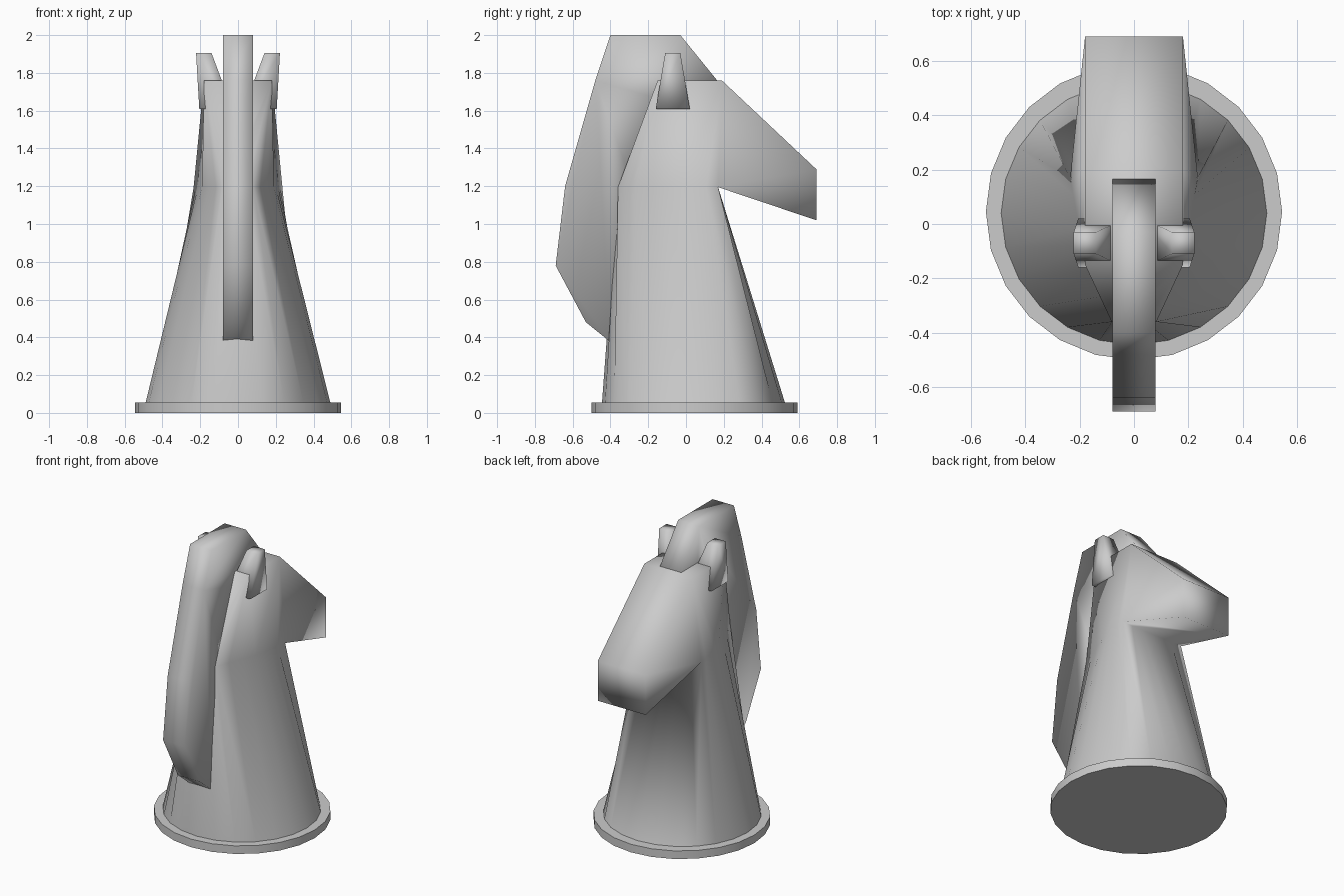
import bpy, bmesh
from math import sin, cos, radians

if "Cube" in bpy.data.objects:
    bpy.data.objects.remove(bpy.data.objects["Cube"])


def make_object(name, bm):
    bmesh.ops.remove_doubles(bm, verts=bm.verts, dist=0.0005)
    bmesh.ops.recalc_face_normals(bm, faces=bm.faces)
    mesh = bpy.data.meshes.new(name)
    bm.to_mesh(mesh)
    bm.free()
    mesh.shade_smooth()
    obj = bpy.data.objects.new(name, mesh)
    bpy.context.collection.objects.link(obj)
    return obj


def lerp(a, b, t):
    return tuple(p + (q - p) * t for p, q in zip(a, b))


# Base disc
bpy.ops.mesh.primitive_cylinder_add(vertices=24, radius=0.545, depth=0.055,
                                    location=(0, 0.045, 0.0275))
bpy.context.object.name = "base"
bpy.ops.object.shade_smooth_by_angle(angle=radians(30))

# Neck and head: a round foot lofted to a tapered neck, with a boxy head on top
NECK = 1.195
FRONT, MID, BACK = (0.235, 0.17), (0.19, -0.08), (0.082, -0.36)


def neck_point(deg):
    """Neck section point for a foot angle measured from +y."""
    side = 1 if deg >= 0 else -1
    a = abs(deg)
    if a <= 45:
        x, y = lerp((0, 0.17), FRONT, a / 45)
    elif a <= 105:
        x, y = lerp(FRONT, MID, (a - 45) / 60)
    elif a <= 150:
        x, y = lerp(MID, BACK, (a - 105) / 45)
    else:
        x, y = lerp(BACK, (0, -0.36), (a - 150) / 30)
    return (side * x, y, NECK)


bm = bmesh.new()
angles = list(range(-180, 180, 15))
foot = [bm.verts.new((0.49 * sin(radians(a)), 0.04 + 0.485 * cos(radians(a)), 0.05))
        for a in angles]
neck = {a: bm.verts.new(neck_point(a)) for a in angles}
ring = [neck[a] for a in angles]
for i in range(24):
    j = (i + 1) % 24
    bm.faces.new((foot[i], foot[j], ring[j], ring[i]))

profile = {"poll": (0.18, -0.15, 1.76), "brow": (0.18, 0.19, 1.76),
           "nose": (0.18, 0.69, 1.29), "lip": (0.18, 0.69, 1.02)}
head = {s: {k: bm.verts.new((s * x, y, z)) for k, (x, y, z) in profile.items()}
        for s in (-1, 1)}
for s, h in head.items():
    for a in range(45, 150, 15):
        apex = h["brow"] if a < 105 else h["poll"]
        bm.faces.new((neck[s * a], neck[s * (a + 15)], apex))
    bm.faces.new((neck[s * 105], h["poll"], h["brow"]))
    bm.faces.new((neck[s * 45], h["brow"], h["nose"], h["lip"]))
L, R = head[-1], head[1]
for a, b in (("poll", "brow"), ("brow", "nose"), ("nose", "lip")):
    bm.faces.new((L[a], R[a], R[b], L[b]))
bm.faces.new([neck[a] for a in range(-45, 46, 15)] + [R["lip"], L["lip"]])
bm.faces.new([neck[150], neck[165], neck[-180], neck[-165], neck[-150],
              L["poll"], R["poll"]])
make_object("neck_and_head", bm)

# Mane: side profile extruded across the centre line
mane = [(-0.40, 2.0), (-0.03, 2.0), (0.165, 1.76), (0.0, 1.62), (-0.28, 1.2),
        (-0.33, 0.75), (-0.34, 0.33), (-0.40, 0.375), (-0.53, 0.48),
        (-0.69, 0.78), (-0.64, 1.2), (-0.48, 1.76)]
bm = bmesh.new()
face = bm.faces.new([bm.verts.new((-0.08, y, z)) for y, z in mane])
out = bmesh.ops.extrude_face_region(bm, geom=[face], use_keep_orig=True)
bmesh.ops.translate(bm, vec=(0.16, 0, 0),
                    verts=[v for v in out["geom"] if isinstance(v, bmesh.types.BMVert)])
make_object("mane", bm)

# Ears: tapered blocks leaning outward
for s, name in ((1, "ear_right"), (-1, "ear_left")):
    bm = bmesh.new()
    rings = []
    for x0, x1, y0, y1, z in ((0.03, 0.205, -0.16, 0.02, 1.61),
                              (0.14, 0.222, -0.11, -0.03, 1.905)):
        rings.append([bm.verts.new((s * x, y, z))
                      for x, y in ((x0, y0), (x1, y0), (x1, y1), (x0, y1))])
    for r in rings:
        bm.faces.new(r)
    for i in range(4):
        j = (i + 1) % 4
        bm.faces.new((rings[0][i], rings[0][j], rings[1][j], rings[1][i]))
    make_object(name, bm)
